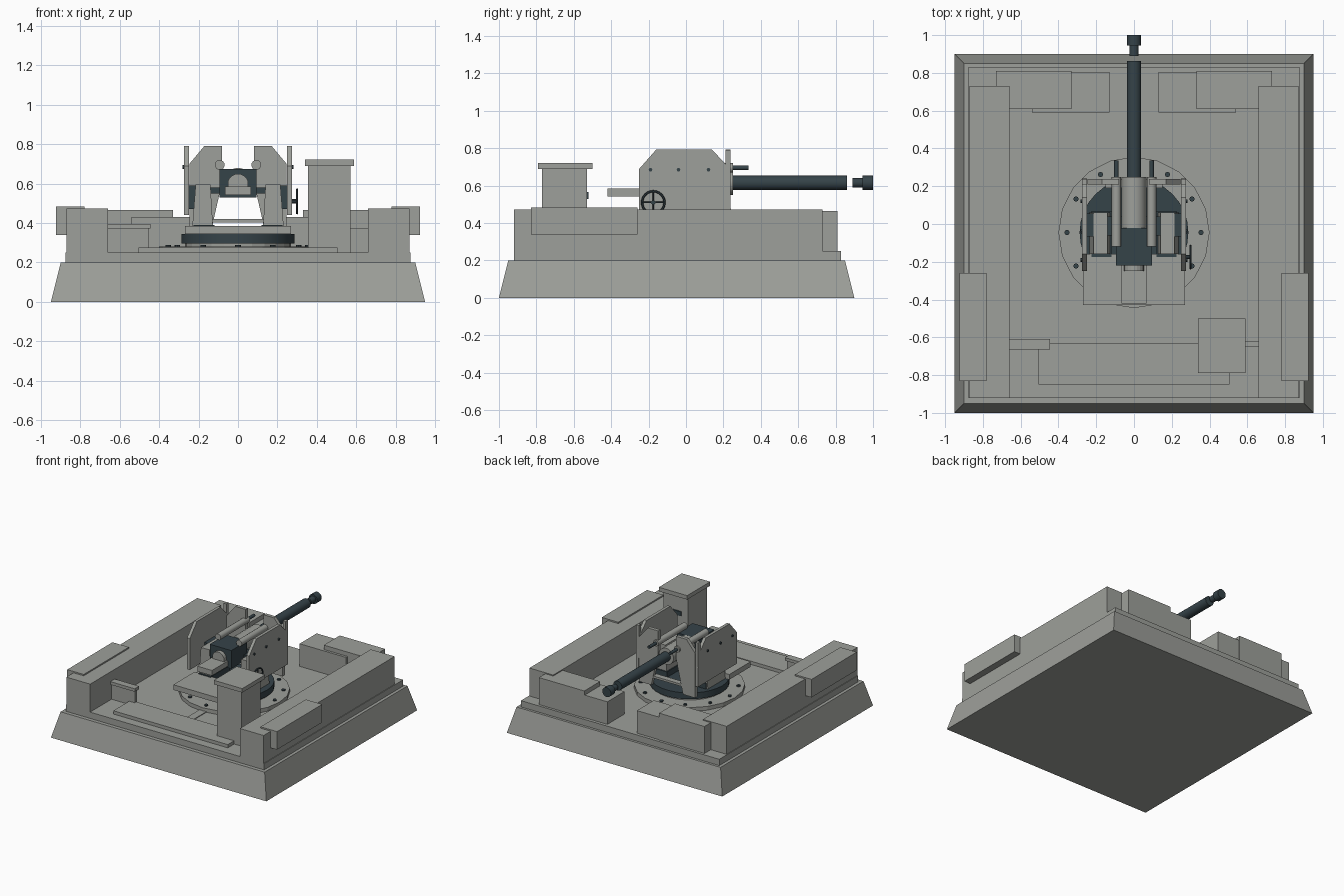
import bpy, bmesh, math
from mathutils import Matrix, Vector

cube = bpy.data.objects.get("Cube")
if cube:
    bpy.data.objects.remove(cube, do_unlink=True)


def material(name, rgb):
    m = bpy.data.materials.new(name)
    m.use_nodes = True
    m.diffuse_color = (*rgb, 1)
    m.node_tree.nodes["Principled BSDF"].inputs["Base Color"].default_value = (*rgb, 1)
    return m


GREY = material("concrete grey", (0.34, 0.35, 0.325))
DARK = material("gunmetal", (0.036, 0.056, 0.066))


def finish(name, bm, mat):
    bmesh.ops.recalc_face_normals(bm, faces=bm.faces)
    me = bpy.data.meshes.new(name)
    bm.to_mesh(me)
    bm.free()
    me.materials.append(mat)
    ob = bpy.data.objects.new(name, me)
    bpy.context.collection.objects.link(ob)
    return ob


def box(name, x, y, z, mat=GREY, taper=0):
    """Box from ranges; taper pulls the top in on all four sides."""
    bm = bmesh.new()
    for v in bmesh.ops.create_cube(bm, size=1)["verts"]:
        top = v.co.z > 0
        for i, r in enumerate((x, y, z)):
            side = 1 if v.co[i] > 0 else -1
            v.co[i] = r[side > 0] - (side * taper if top and i < 2 else 0)
    return finish(name, bm, mat)


def prism(name, points, axis, start, end, mat=GREY):
    """Extrude a profile along x (points are y, z) or along y (points are x, z)."""
    bm = bmesh.new()
    place = (lambda p: (start, *p)) if axis == "x" else (lambda p: (p[0], start, p[1]))
    face = bm.faces.new([bm.verts.new(place(p)) for p in points])
    ext = bmesh.ops.extrude_face_region(bm, geom=[face])["geom"]
    shift = Vector((end - start, 0, 0) if axis == "x" else (0, end - start, 0))
    bmesh.ops.translate(bm, vec=shift, verts=[g for g in ext if isinstance(g, bmesh.types.BMVert)])
    return finish(name, bm, mat)


def rod(name, a, b, radius, mat=GREY, sides=16):
    a, b = Vector(a), Vector(b)
    bm = bmesh.new()
    turn = (b - a).to_track_quat("Z", "Y").to_matrix().to_4x4()
    bmesh.ops.create_cone(bm, cap_ends=True, segments=sides, radius1=radius, radius2=radius,
                          depth=(b - a).length, matrix=Matrix.Translation((a + b) / 2) @ turn)
    return finish(name, bm, mat)


def smooth(ob):
    bpy.ops.object.select_all(action="DESELECT")
    ob.select_set(True)
    bpy.context.view_layer.objects.active = ob
    bpy.ops.object.shade_smooth_by_angle(angle=math.radians(40))


def span(s, a, b):
    return tuple(sorted((s * a, s * b)))


# Foundation
box("foundation", (-.95, .95), (-1, .9), (0, .2), taper=.05)
box("floor_slab", (-.875, .875), (-.92, .83), (.2, .25))

# Parapet walls, caps and rear lockers on both sides
for s, side in ((1, "left"), (-1, "right")):
    box(side + "_wall", span(s, .66, .87), (-.92, .73), (.25, .473))
    box(side + "_wall_cap", span(s, .78, .925), (-.83, -.26), (.34, .484))
    box(side + "_rear_locker", span(s, .33, .73), (.61, .81), (.25, .465))
    box(side + "_rear_low_locker", span(s, .13, .54), (.59, .805), (.25, .43))

# Front step, side barrier and cable channel
box("front_step", (-.505, .505), (-.85, -.63), (.25, .276))
for x0, x1, side in ((-.66, -.455, "right"), (.455, .66, "left")):
    box(side + "_barrier", (x0, x1), (-.65, -.62), (.25, .372))
box("barrier_cap", (-.66, -.445), (-.665, -.61), (.372, .396))
box("cable_channel", (-.03, .03), (-.63, -.43), (.25, .256))

# Observation tower
box("tower", (.355, .57), (-.77, -.53), (.25, .69))
box("tower_cap", (.34, .59), (-.79, -.5), (.69, .722))
box("tower_window", (.41, .5), (-.53, -.522), (.53, .565), DARK)

# Turntable with bolts and gear ring
CY = -.045
rod("turntable_plate", (0, CY, .25), (0, CY, .28), .4, sides=20)
for i in range(12):
    a = math.tau * i / 12
    x, y = .355 * math.cos(a), CY + .355 * math.sin(a)
    rod("turntable_bolt", (x, y, .28), (x, y, .289), .014, DARK, 8)
rod("turntable_hub", (0, CY, .28), (0, CY, .297), .27, sides=24)
smooth(rod("gear_ring", (0, CY, .295), (0, CY, .345), .288, DARK, 32))
box("working_platform", (-.27, .27), (-.43, -.16), (.345, .386))
box("cross_beam", (-.15, .15), (.19, .235), (.403, .42))

# Carriage, one half on each side
side_profile = [(-.25, .44), (-.25, .69), (-.16, .792), (.14, .792), (.235, .69), (.24, .44)]
for s, side in ((1, "left"), (-1, "right")):
    prism(side + "_side_plate", side_profile, "x", s * .25, s * .274)
    shield = [(.08, .61), (.08, .792), (.17, .792), (.247, .7), (.247, .345), (.14, .345)]
    prism(side + "_shield", [(s * x, z) for x, z in shield], "y", .21, .238)
    pillar = [(.125, .345), (.235, .345), (.215, .595), (.14, .595)]
    prism(side + "_pillar", [(s * x, z) for x, z in pillar], "y", -.16, .06)
    box(side + "_trunnion", span(s, .205, .25), (-.065, .055), (.47, .59), DARK)
    box(side + "_pillar_foot", span(s, .12, .225), (-.175, .07), (.345, .39), DARK)
    box(side + "_trunnion_arm", span(s, .06, .15), (-.06, .04), (.55, .58), DARK)
    smooth(rod(side + "_recoil_cylinder", (s * .093, -.12, .695), (s * .093, .25, .695), .025))
    smooth(rod(side + "_recoil_rod", (s * .093, .25, .695), (s * .093, .335, .695), .012, DARK))
    box(side + "_rear_post", span(s, .25, .274), (.21, .238), (.6, .79))
    for y in (-.19, -.04, .12):
        rod(side + "_plate_bolt", (s * .274, y, .685), (s * .282, y, .685), .01, DARK, 8)

# Gun: breech, cradle, barrel and muzzle
box("breech", (-.095, .095), (-.22, -.02), (.53, .675), DARK)
arch = [(.052 * math.cos(math.pi * i / 10), .6 + .05 * math.sin(math.pi * i / 10)) for i in range(11)]
prism("breech_plug", [(.052, .55)] + arch + [(-.052, .55)], "y", -.25, -.22)
box("loading_tray", (-.065, .065), (-.42, -.22), (.543, .585))
smooth(rod("cradle_sleeve", (0, -.02, .615), (0, .25, .615), .065, sides=20))
smooth(rod("barrel", (0, .25, .615), (0, .862, .615), .038, DARK, 20))
smooth(rod("muzzle_neck", (0, .89, .615), (0, .95, .615), .025, DARK))
smooth(rod("muzzle", (0, .945, .615), (0, 1, .615), .038, DARK))

# Elevation handwheel
bm = bmesh.new()
R, T, N, M = .06, .006, 24, 6
rings = []
for i in range(N):
    a = math.tau * i / N
    rings.append([])
    for j in range(M):
        b = math.tau * j / M
        r = R + T * math.cos(b)
        rings[i].append(bm.verts.new((.3 + T * math.sin(b), -.175 + r * math.cos(a), .51 + r * math.sin(a))))
for i in range(N):
    p, q = rings[i], rings[(i + 1) % N]
    for j in range(M):
        k = (j + 1) % M
        bm.faces.new((p[j], q[j], q[k], p[k]))
smooth(finish("handwheel_rim", bm, DARK))
rod("handwheel_axle", (.25, -.175, .51), (.305, -.175, .51), .012, DARK, 10)
for dy, dz in ((R, 0), (0, R)):
    rod("handwheel_spoke", (.3, -.175 - dy, .51 - dz), (.3, -.175 + dy, .51 + dz), .004, DARK, 6)
